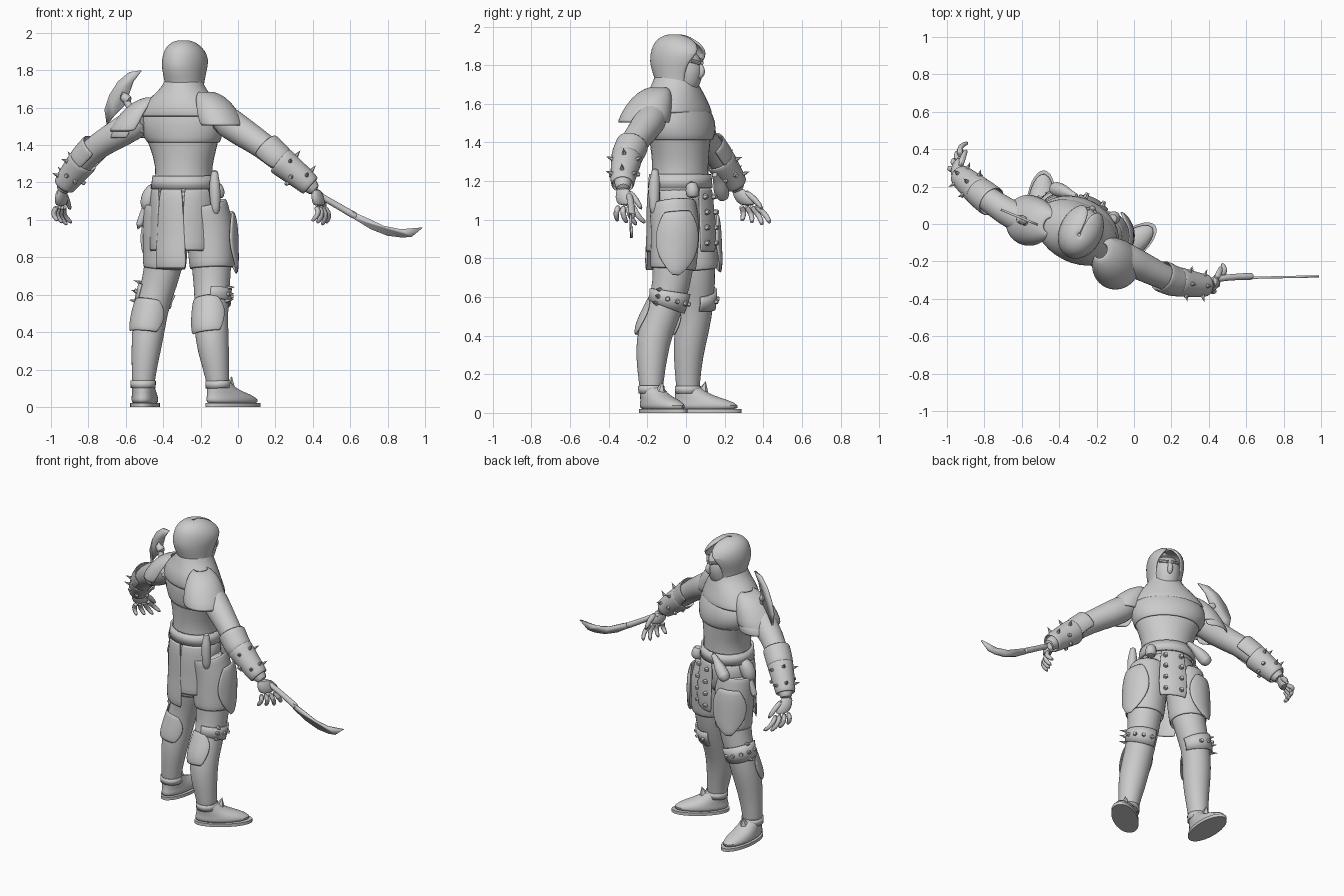
import bpy, bmesh
from math import sin, cos, radians
from mathutils import Vector as V, Matrix

if bpy.data.objects.get("Cube"):
    bpy.data.objects.remove(bpy.data.objects["Cube"])

grey = bpy.data.materials.new("plain grey")
grey.use_nodes = True
grey.diffuse_color = (0.6, 0.6, 0.6, 1)
grey.node_tree.nodes["Principled BSDF"].inputs["Base Color"].default_value = (0.6, 0.6, 0.6, 1)

# The figure stands turned: F is its forward direction, R its right-hand side
F, R, Z = V((.45, .89, 0)).normalized(), V((.89, -.45, 0)).normalized(), V((0, 0, 1))
ORIGIN = V((-.29, -.03, 0))


def P(u, v, z):
    return ORIGIN + R * u + F * v + Z * z


def finish(name, bm, sub=0, thick=0):
    bmesh.ops.remove_doubles(bm, verts=bm.verts, dist=.0001)
    bmesh.ops.recalc_face_normals(bm, faces=bm.faces)
    me = bpy.data.meshes.new(name)
    bm.to_mesh(me)
    bm.free()
    me.materials.append(grey)
    me.shade_smooth()
    me.set_sharp_from_angle(angle=radians(40))
    ob = bpy.data.objects.new(name, me)
    bpy.context.collection.objects.link(ob)
    if thick:
        m = ob.modifiers.new("thickness", "SOLIDIFY")
        m.thickness, m.offset = thick, 0
    if sub:
        m = ob.modifiers.new("round", "SUBSURF")
        m.levels = m.render_levels = sub


def loft(name, rings, arcs=None, seg=16, sub=1, thick=.015):
    """Skin over rings (centre, axis, axis); arcs in degrees leave the rings open."""
    bm, rows = bmesh.new(), []
    for i, (c, a, b) in enumerate(rings):
        lo, hi = (0, 360) if not arcs else arcs[i] if isinstance(arcs, list) else arcs
        angles = [radians(lo + (hi - lo) * k / seg) for k in range(seg + bool(arcs))]
        rows.append([bm.verts.new(c + a * cos(t) + b * sin(t)) for t in angles])
    for p, q in zip(rows, rows[1:]):
        for k in range(seg):
            n = (k + 1) % len(p)
            bm.faces.new((p[k], p[n], q[n], q[k]))
    if not arcs:
        bm.faces.new(rows[0])
        bm.faces.new(rows[-1])
    finish(name, bm, sub, thick if arcs else 0)


def body(name, rows, **k):
    """Level rings (right, forward, height, half width, half depth)."""
    loft(name, [(P(u, v, z), F * b, R * a) for u, v, z, a, b in rows], **k)


def frames(path, hint):
    out = []
    for i, p in enumerate(path):
        t = (V(path[min(i + 1, len(path) - 1)][:3]) - V(path[max(i - 1, 0)][:3])).normalized()
        a = (hint - t * hint.dot(t)).normalized()
        out.append((V(p[:3]), a * p[3], t.cross(a) * p[3]))
    return out


def limb(name, path, hint=Z, **k):
    loft(name, frames(path, hint), **k)


def section(path, z0, z1, grow=0, n=5):
    """Part of a descending limb between two heights, made thicker."""
    out = []
    for i in range(n):
        z = z0 + (z1 - z0) * i / (n - 1)
        for p, q in zip(path, path[1:]):
            if p[2] >= z >= q[2]:
                s = V(p).lerp(V(q), (p[2] - z) / (p[2] - q[2]))
                out.append((s[0], s[1], s[2], s[3] + grow))
                break
    return out


def spikes(name, spots, r, h, tip=0):
    bm = bmesh.new()
    for pos, d in spots:
        m = Matrix.Translation(pos + d * h * .4) @ d.to_track_quat('Z', 'Y').to_matrix().to_4x4()
        bmesh.ops.create_cone(bm, cap_ends=True, segments=6, radius1=r, radius2=r * tip, depth=h, matrix=m)
    finish(name, bm)


def spots(rings, angles):
    out = []
    for c, a, b in rings:
        for t in map(radians, angles):
            d = a * cos(t) + b * sin(t)
            out.append((c + d, d.normalized()))
    return out


def blade(name, outline, y0, slope, thick):
    bm = bmesh.new()
    bm.faces.new([bm.verts.new((x, y0 + slope * x, z)) for x, z in outline])
    finish(name, bm, thick=thick)


# Torso, chest armour, pelvis and belt
body("torso", [(0, -.01, 1.1, .17, .15), (0, 0, 1.2, .16, .15), (0, 0, 1.28, .155, .145),
               (0, 0, 1.38, .185, .15), (-.01, -.01, 1.5, .24, .155), (-.01, -.02, 1.58, .24, .14),
               (0, -.03, 1.65, .16, .115), (0, -.03, 1.74, .08, .08)])
body("chest_plate", [(0, 0, 1.41, .2, .16), (-.01, 0, 1.47, .235, .168), (-.01, -.01, 1.54, .235, .16),
                     (0, -.02, 1.6, .2, .135)], arcs=(0, 360), thick=.01)
body("pelvis", [(0, 0, 1.2, .165, .15), (0, 0, 1.1, .175, .15), (0, 0, 1, .175, .14), (0, 0, .92, .1, .1)])
body("belt", [(0, 0, 1.235, .162, .153), (0, 0, 1.165, .172, .158)], arcs=(0, 360), sub=0, seg=32)

# Cowl, hood, face
body("cowl", [(.01, -.02, 1.76, .09, .1), (.01, -.025, 1.71, .11, .115), (.005, -.025, 1.67, .15, .13),
              (-.005, -.03, 1.62, .205, .15), (-.01, -.02, 1.55, .24, .163)], arcs=(0, 360), thick=.012)
gaps = (40, 42, 46, 44, 28, 10, 1, 1, 1)
body("hood", [(.012, -.01, 1.66, .095, .1), (.012, -.015, 1.71, .092, .1), (.012, -.015, 1.77, .1, .125),
              (.01, -.01, 1.82, .108, .145), (.01, 0, 1.86, .109, .15), (.01, -.01, 1.9, .098, .13),
              (.01, -.02, 1.93, .075, .095), (.01, -.025, 1.95, .045, .055), (.01, -.025, 1.956, .005, .005)],
     arcs=[(g, 360 - g) for g in gaps], seg=24)
body("face", [(.01, .01, 1.65, .07, .08), (.01, .03, 1.7, .075, .082), (.01, .035, 1.75, .083, .095),
              (.01, .035, 1.79, .086, .095), (.01, .02, 1.84, .086, .098), (.01, 0, 1.89, .06, .07)])
limb("nose", [(*P(.01, .115, 1.81), .012), (*P(.01, .135, 1.775), .016), (*P(.01, .13, 1.755), .018),
              (*P(.01, .11, 1.73), .012)], F)
for s in (-1, 1):
    limb("brow", [(*P(.01 + s * .012, .122, 1.81), .011), (*P(.01 + s * .06, .095, 1.825), .011)], sub=0, seg=8)

# Arms: world-space paths from shoulder to wrist
arms = {
    "right": [(-.12, -.15, 1.57, .095), (.02, -.215, 1.47, .08), (.14, -.275, 1.395, .071),
              (.21, -.305, 1.33, .067), (.37, -.33, 1.2, .046), (.42, -.325, 1.15, .04)],
    "left": [(-.48, -.01, 1.56, .095), (-.63, .03, 1.465, .08), (-.755, .115, 1.395, .07),
             (-.82, .165, 1.325, .067), (-.92, .25, 1.2, .047), (-.945, .275, 1.15, .04)]}
for side, arm in arms.items():
    s = 1 if side == "right" else -1
    drop = 0 if s > 0 else .03
    limb(side + "_arm", arm)
    # Domed shoulder guard with a level hem, open toward the neck
    dome = [(s * u, v, z - drop, a, b) for u, v, z, a, b in
            ((.15, -.05, 1.685, .03, .04), (.18, -.055, 1.66, .08, .085),
             (.225, -.07, 1.59, .11, .12), (.265, -.08, 1.5, .125, .135))]
    body(side + "_shoulder_guard", dome, arcs=(s * 90 - 125, s * 90 + 125), thick=.012)
    limb(side + "_elbow_guard", section(arm, 1.39, 1.31, .011), arcs=(-130, 130), thick=.01)
    cuff = section(arm, 1.32, 1.18, .012)
    limb(side + "_bracer", cuff, arcs=(0, 360), thick=.012)
    rings = frames(cuff, Z)
    spikes(side + "_bracer_spikes", spots([rings[1], rings[3]], (-60, 0, 60)), .014, .045)
    spikes(side + "_bracer_studs", spots([rings[2]], (110, 160, 210, 255)), .014, .02, .7)
    # Hand: palm, four curling fingers and a thumb
    w, down = V(arm[-1][:3]), V((.02 if s > 0 else 0, .02 if s > 0 else .06, -.1))
    across, curl = V((.45, .85, 0)).normalized(), R * -s
    palm = [(w - down * .2, .03), (w + down * .35, .046), (w + down * .8, .042)]
    loft(side + "_palm", [(c, across * r * 1.2, R * r * .65) for c, r in palm])
    for i in range(4):
        k = w + across * (.027 * (i - 1.5)) + down * .75
        tip = down * (.95 - .1 * abs(i - 2)) + across * (.024 * (i - 1.5))
        limb(f"{side}_finger_{i}", [(*k, .017), (*(k + tip * .45 - curl * .02), .0165),
                                    (*(k + tip * .8 - curl * .005), .015), (*(k + tip * 1.1 + curl * .025), .01)], F, seg=8)
    limb(side + "_thumb", [(*(w + across * .025), .02), (*(w + across * .066 + down * .45), .018),
                           (*(w + across * .08 + down * 1.0 + curl * .015), .011)], R, seg=8)
body("left_lower_shoulder_guard", [(-.26, -.07, 1.5, .11, .12), (-.28, -.07, 1.435, .118, .122)],
     arcs=(-200, 20), thick=.012)

# Legs: paths from hip to ankle, with plates, bands and shoes
legs = {
    "right": [(-.18, -.07, 1.1, .11), (-.15, -.055, .95, .117), (-.14, -.065, .75, .11), (-.14, -.09, .58, .091),
              (-.145, -.16, .43, .094), (-.132, -.18, .3, .087), (-.107, -.18, .15, .062), (-.105, -.18, .05, .06)],
    "left": [(-.39, .02, 1.1, .105), (-.388, .035, .95, .113), (-.39, .05, .75, .106), (-.45, .06, .58, .089),
             (-.478, .03, .43, .092), (-.492, .01, .3, .08), (-.507, .01, .15, .062), (-.507, .01, .05, .06)]}
toes = {"right": V((.78, .62, 0)).normalized(), "left": V((.1, 1, 0)).normalized()}
for side, leg in legs.items():
    s = 1 if side == "right" else -1
    mid = 56 if s > 0 else -45
    limb(side + "_leg", leg, F)
    limb(side + "_shorts", section(leg, 1.09, .74, .008, 6), F, arcs=(0, 360), thick=.01)
    wide = (28, 46, 52, 48, 34, 6)
    limb(side + "_thigh_plate", section(leg, 1.02, .71, .028, 6), F,
         arcs=[(mid - w, mid + w) for w in wide])
    band = section(leg, .63, .55, .006, 3)
    limb(side + "_knee_band", band, F, arcs=(mid - 100, mid + 100), sub=0, seg=24, thick=.01)
    spikes(side + "_knee_studs", spots([frames(band, F)[1]], range(mid - 80, mid + 41, 30)), .015, .02, .7)
    spikes(side + "_knee_spikes", spots(frames(band, F), (s * 95,)), .013, .05)
    limb(side + "_calf_guard", section(leg, .56, .39, .009), F, thick=.01,
         arcs=[(180 - w, 180 + w) for w in (45, 70, 75, 70, 55)])
    limb(side + "_boot_cuff", section(leg, .14, .1, .002, 2), F, arcs=(0, 360), sub=0, seg=24, thick=.008)
    # Shoe: low stacked rings along the toe direction
    d = toes[side]
    o, a = V((*leg[-1][:2], 0)), d.cross(Z)
    loft(side + "_shoe", [(o + d * f + Z * z, d * n, a * w) for f, z, n, w in
         ((.095, .01, .172, .07), (.095, .04, .175, .073), (.075, .065, .145, .068),
          (.03, .09, .1, .064), (.01, .12, .075, .06), (0, .14, .062, .058))])
    loft(side + "_sole", [(o + d * .1 + Z * z, d * .178, a * .078) for z in (0, .02)], sub=0, seg=28)
    spikes(side + "_shoe_tongue", [(o + d * .075 + Z * .095, (Z + d * .25).normalized())], .04, .08)

# Cloth panels hanging from the belt
rows = [(0, 0, 1.17, .172, .158), (0, 0, 1.05, .18, .168), (0, .01, .93, .18, .175), (0, 0, .83, .18, .175)]
body("front_panel", rows, arcs=[(-w, w) for w in (24, 27, 30, 27)], thick=.012)
body("back_panel", rows + [(0, 0, .735, .18, .175)], arcs=[(180 - w, 180 + w) for w in (22, 24, 27, 29, 30)], thick=.012)
for name, mid in (("right", 128), ("left", -128)):
    body(name + "_skirt", rows, arcs=[(mid - w, mid + w) for w in (26, 28, 28, 24)], thick=.012)
spikes("panel_studs", [(P(u, .167 + .01 * (z < 1.1), z), F) for u in (-.05, .05)
                       for z in (1.12, 1.04, .96, .88)], .016, .02, .7)

# Dagger, flask, hammer handle and pouches on the belt
limb("dagger_sheath", [(-.125, -.16, 1.27, .02), (-.125, -.16, 1.22, .022), (-.125, -.165, 1.2, .032),
                       (-.12, -.165, 1.05, .028), (-.12, -.165, 1.03, .012)], F)
limb("flask", [(-.3, .145, 1.24, .018), (-.34, .16, 1.21, .018), (-.375, .175, 1.175, .038),
               (-.425, .19, 1.125, .042), (-.44, .195, 1.11, .02)], F)
limb("hammer_handle", [(-.43, .02, 1.2, .02), (-.48, .02, 1.1, .022), (-.54, .02, .94, .024)], F, seg=10)
limb("pouch", [(-.43, .02, 1.19, .03), (-.465, .01, 1.14, .05), (-.485, .01, 1.08, .045), (-.495, .01, 1.05, .02)], F)
limb("small_pouch", [(*P(.13, .13, 1.2), .025), (*P(.135, .14, 1.15), .04), (*P(.135, .14, 1.11), .03)], F)

# Curved sword in the right hand
limb("sword_grip", [(.4, -.3, 1.15, .018), (.5, -.285, 1.095, .017), (.6, -.28, 1.035, .018), (.64, -.28, 1.015, .022)])
blade("sword_blade", [(.61, 1.045), (.68, 1.015), (.78, .968), (.87, .95), (.99, .96),
                      (.93, .91), (.88, .905), (.8, .915), (.71, .95), (.62, 1.005)], -.3, .02, .012)

# Crescent axe carried behind the left shoulder
blade("axe_blade", [(-.515, 1.8), (-.58, 1.79), (-.64, 1.74), (-.685, 1.67), (-.712, 1.59), (-.7, 1.51),
                    (-.66, 1.56), (-.61, 1.61), (-.585, 1.67), (-.56, 1.74)], -.215, -.41, .012)
limb("axe_handle", [(-.62, .035, 1.69, .02), (-.58, .01, 1.6, .02), (-.5, -.05, 1.45, .02)], F, seg=10)
limb("axe_collar", [(-.63, .035, 1.67, .028), (-.57, .01, 1.63, .03)], F, seg=10)
